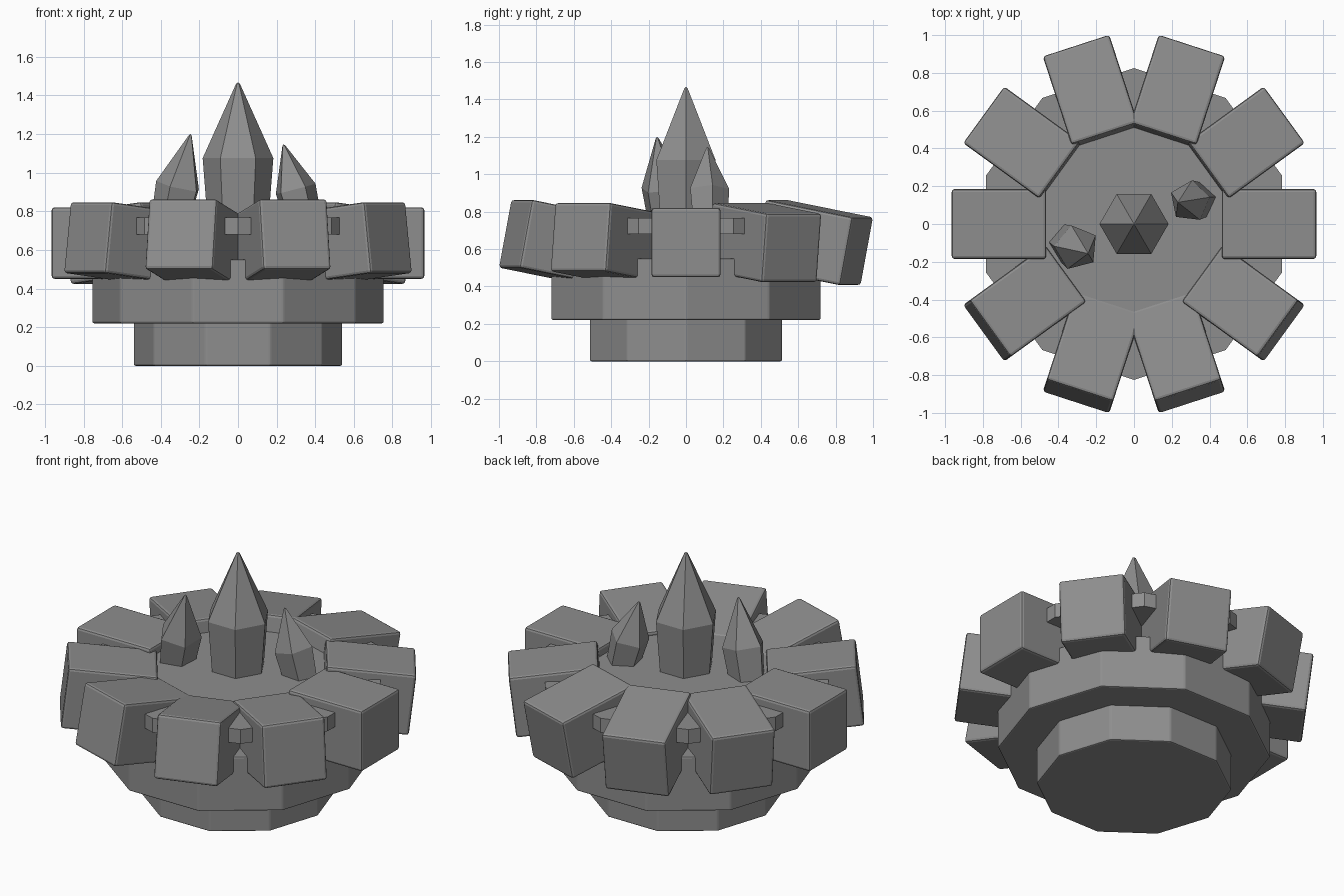
import bpy, math
from mathutils import Vector, Matrix

if "Cube" in bpy.data.objects:
    bpy.data.objects.remove(bpy.data.objects["Cube"])

stone = bpy.data.materials.new("grey stone")
stone.diffuse_color = (0.27, 0.27, 0.27, 1)
stone.use_nodes = True
stone.node_tree.nodes["Principled BSDF"].inputs["Base Color"].default_value = stone.diffuse_color


def finish(name, verts, faces, bevel=0.0):
    """Make a flat-shaded stone object with softly bevelled edges."""
    me = bpy.data.meshes.new(name)
    me.from_pydata([tuple(v) for v in verts], [], faces)
    me.materials.append(stone)
    ob = bpy.data.objects.new(name, me)
    bpy.context.collection.objects.link(ob)
    if bevel:
        mod = ob.modifiers.new("soft_edges", 'BEVEL')
        mod.width = bevel
        mod.segments = 2
        mod.limit_method = 'ANGLE'
    return ob


def loft(name, sides, rings, turn=0.0, tip=None, bevel=0.0, matrix=Matrix()):
    """Stack regular polygons given as (radius, height), optionally ending in a tip."""
    verts = [Vector((r * math.cos(turn + 2 * math.pi * i / sides),
                     r * math.sin(turn + 2 * math.pi * i / sides), z))
             for r, z in rings for i in range(sides)]
    faces = [tuple(reversed(range(sides)))]
    for k in range(len(rings) - 1):
        for i in range(sides):
            j = (i + 1) % sides
            a = k * sides
            faces.append((a + i, a + j, a + sides + j, a + sides + i))
    a = (len(rings) - 1) * sides
    if tip is None:
        faces.append(tuple(range(a, a + sides)))
    else:
        verts.append(Vector((0, 0, tip)))
        faces += [(a + i, a + (i + 1) % sides, len(verts) - 1) for i in range(sides)]
    return finish(name, [matrix @ v for v in verts], faces, bevel)


# Stepped decagonal base, hidden core and the thin floor plate
half = math.pi / 10
loft("foot", 10, [(0.54, 0.0), (0.54, 0.23)], bevel=0.008)
loft("drum", 10, [(0.755, 0.22), (0.755, 0.55)], bevel=0.008)
loft("core", 10, [(0.55, 0.54), (0.55, 0.70)], turn=half)
loft("floor_plate", 10, [(0.825, 0.68), (0.825, 0.767)], turn=half)

# Ring of ten blocks, leaning more towards the front and back
L, W, H = 0.25, 0.185, 0.185
cube = [Vector((x, y, z)) for z in (-H, H)
        for x, y in ((-L, -W), (L, -W), (L, W), (-L, W))]
cube_faces = [(3, 2, 1, 0), (4, 5, 6, 7), (0, 1, 5, 4),
              (1, 2, 6, 5), (2, 3, 7, 6), (3, 0, 4, 7)]
for i in range(10):
    a = i * math.pi / 5
    m = (Matrix.Rotation(a, 4, 'Z') @ Matrix.Translation((0.715, 0, 0.635))
         @ Matrix.Rotation(0.2 * math.sin(a), 4, 'Y'))
    finish(f"ring_block_{i + 1}", [m @ v for v in cube], cube_faces, 0.015)

# Tall central crystal
loft("central_crystal", 6, [(0.155, 0.72), (0.183, 1.075), (0.01, 1.46)], tip=1.467)


# Two small leaning crystals, each set by its belt centre and tip
def small_crystal(name, belt, tip, radius, turn):
    belt, tip = Vector(belt), Vector(tip)
    axis = tip - belt
    m = Matrix.Translation(belt) @ Vector((0, 0, 1)).rotation_difference(axis).to_matrix().to_4x4()
    loft(name, 5, [(radius * 0.86, -0.2), (radius, 0), (0.008, axis.length - 0.008)],
         turn=turn, tip=axis.length, matrix=m)


small_crystal("left_crystal", (-0.305, -0.125, 0.93), (-0.245, -0.155, 1.2), 0.122, 0.55)
small_crystal("right_crystal", (0.295, 0.12, 0.915), (0.235, 0.115, 1.147), 0.112, 0.2)
